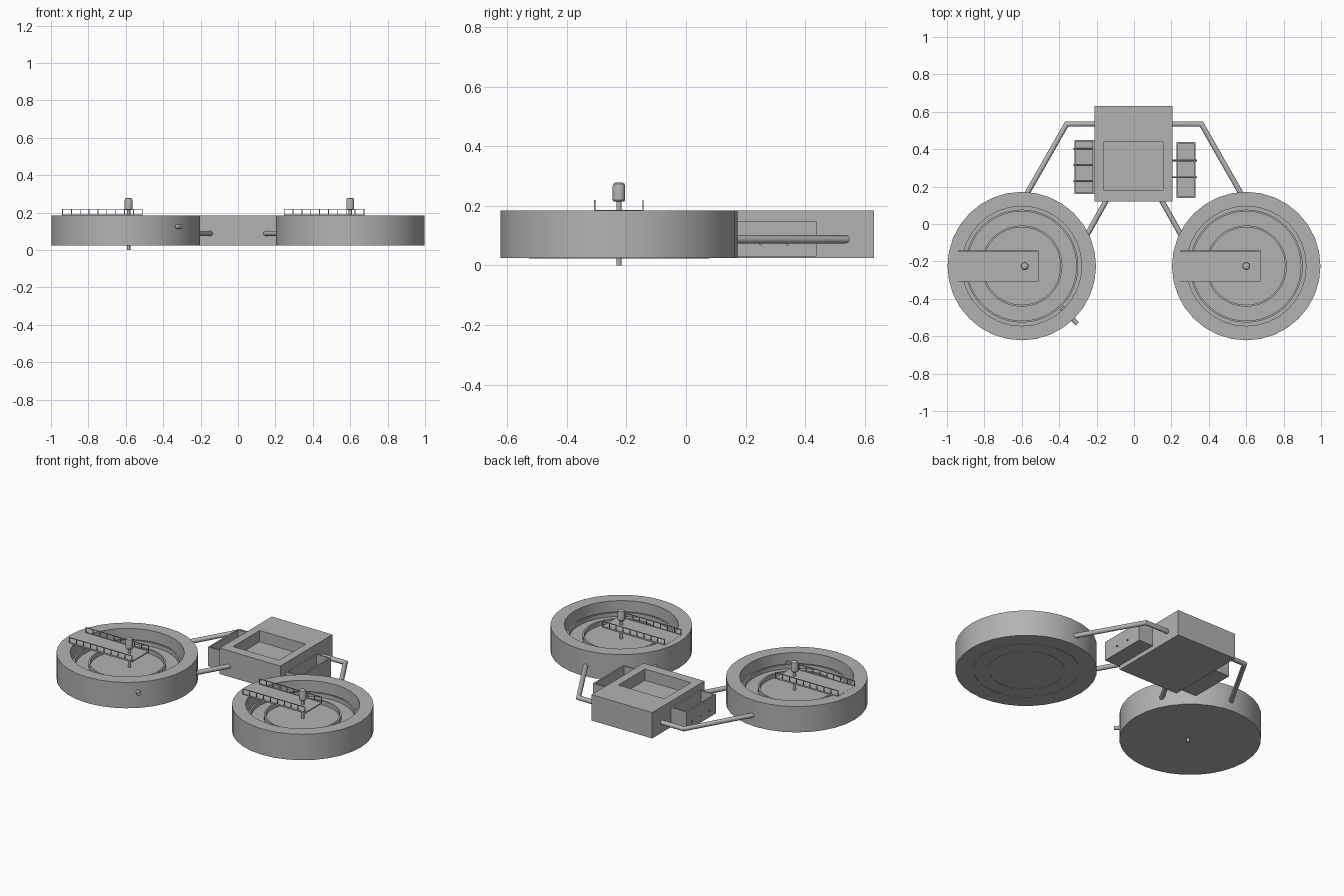
import bpy, bmesh, math
from mathutils import Vector

cube = bpy.data.objects.get("Cube")
if cube:
    bpy.data.objects.remove(cube, do_unlink=True)

grey = bpy.data.materials.new("plain grey")
grey.use_nodes = True
grey.diffuse_color = (0.45, 0.45, 0.45, 1)
grey.node_tree.nodes["Principled BSDF"].inputs["Base Color"].default_value = (0.45, 0.45, 0.45, 1)


def finish(name, bm, smooth=False):
    bmesh.ops.recalc_face_normals(bm, faces=bm.faces)
    mesh = bpy.data.meshes.new(name)
    bm.to_mesh(mesh)
    bm.free()
    mesh.materials.append(grey)
    obj = bpy.data.objects.new(name, mesh)
    bpy.context.collection.objects.link(obj)
    if smooth:
        bpy.ops.object.select_all(action='DESELECT')
        obj.select_set(True)
        bpy.context.view_layer.objects.active = obj
        bpy.ops.object.shade_smooth_by_angle(angle=math.radians(35))
    return obj


def loft(name, rings, smooth=False, closed=False):
    """Skin a list of equal rings; cap the ends, or join last to first."""
    bm = bmesh.new()
    loops = [[bm.verts.new(p) for p in ring] for ring in rings]
    pairs = list(zip(loops, loops[1:]))
    if closed:
        pairs.append((loops[-1], loops[0]))
    else:
        bm.faces.new(loops[0])
        bm.faces.new(loops[-1])
    n = len(loops[0])
    for a, b in pairs:
        for i in range(n):
            j = (i + 1) % n
            bm.faces.new((a[i], a[j], b[j], b[i]))
    return finish(name, bm, smooth)


def lathe(name, centre, profile, sides=24, closed=False):
    rings = [[(centre[0] + r * math.cos(math.tau * i / sides),
               centre[1] + r * math.sin(math.tau * i / sides), z)
              for i in range(sides)] for r, z in profile]
    return loft(name, rings, True, closed)


def rect(x0, x1, y0, y1, z):
    return [(x0, y0, z), (x1, y0, z), (x1, y1, z), (x0, y1, z)]


def box(name, x0, x1, y0, y1, z0, z1):
    return loft(name, [rect(x0, x1, y0, y1, z0), rect(x0, x1, y0, y1, z1)])


def open_box(name, outer, inner, bottom, floor, top):
    return loft(name, [rect(*outer, bottom), rect(*outer, top),
                       rect(*inner, top), rect(*inner, floor)])


def pipe(name, points, radius, sides=16):
    """Round pipe in a mostly level plane, with mitred corners."""
    pts = [Vector(p) for p in points]
    up = Vector((0, 0, 1))
    rings = []
    for i, p in enumerate(pts):
        before = (p - pts[i - 1]).normalized() if i else None
        after = (pts[i + 1] - p).normalized() if i + 1 < len(pts) else None
        before, after = before or after, after or before
        mid = (before + after).normalized()
        side = mid.cross(up) / mid.dot(after)
        rings.append([p + radius * (side * math.cos(math.tau * k / sides)
                                    + up * math.sin(math.tau * k / sides))
                      for k in range(sides)])
    return loft(name, rings, True)


BASE, TOP, CY = 0.025, 0.185, -0.225

for label, cx, deck_end, motor_x in (("right", -0.6, -0.51, -0.585),
                                     ("left", 0.6, 0.675, 0.6)):
    s = 1 if cx > 0 else -1
    c = (cx, CY)

    # Round tank with open basin and two weir rings
    lathe(f"{label}_tank", c, [(0.397, BASE), (0.397, TOP), (0.32, TOP), (0.32, 0.1)], 32)
    for ring_name, r in (("outer", 0.302), ("inner", 0.217)):
        lathe(f"{label}_{ring_name}_weir", c,
              [(r, 0.09), (r, 0.125), (r - 0.01, 0.125), (r - 0.01, 0.09)], 48, True)
        if s > 0:
            lathe(f"{label}_{ring_name}_base_ring", c,
                  [(r, BASE - 0.002), (r, 0.04), (r - 0.01, 0.04), (r - 0.01, BASE - 0.002)], 48, True)

    # Walkway deck with railings on both edges
    x0, x1 = deck_end - 0.43, deck_end
    box(f"{label}_walkway", x0, x1, CY - 0.082, CY + 0.082, TOP - 0.006, TOP + 0.001)
    for side in (-1, 1):
        y = CY + side * 0.081
        for z in (TOP + 0.002, 0.218):
            box(f"{label}_rail", x0, x1, y - 0.002, y + 0.002, z - 0.002, z + 0.002)
        for i in range(10):
            x = x0 + 0.002 + i * (x1 - x0 - 0.004) / 9
            box(f"{label}_rail_post", x - 0.002, x + 0.002, y - 0.002, y + 0.002, TOP, 0.218)

    # Motor and drive shaft
    m = (motor_x, CY)
    lathe(f"{label}_motor", m, [(0.017, 0.214), (0.021, 0.219), (0.021, 0.265),
                                (0.018, 0.274), (0.01, 0.279)], 20)
    lathe(f"{label}_shaft", m, [(0.009, 0 if s < 0 else 0.05), (0.009, 0.22)], 12)

    # Connecting pipes to the control box
    z = 0.088
    pipe(f"{label}_bent_pipe", [(s * 0.19, 0.535, z), (cx - s * 0.24, 0.535, z),
                                (cx - s * 0.015, 0.14, z)], 0.014)
    pipe(f"{label}_straight_pipe", [(s * 0.14, 0.14, z), (s * 0.28, -0.11, z)], 0.014)

# Drain nozzle through the right tank wall
d = Vector((0.69, -0.72, 0))
hub = Vector((-0.6, CY, 0.125))
pipe("drain_nozzle", [hub + d * 0.31, hub + d * 0.43], 0.012)

# Control box with a shallow pocket in the top
open_box("control_box", (-0.21, 0.205, 0.12, 0.63), (-0.16, 0.155, 0.18, 0.44), BASE, 0.115, TOP)

# Side trays with cross rods
for label, x0, x1, y0, y1, rods in (
        ("right", -0.318, -0.212, 0.16, 0.45, (0.40, 0.315, 0.23)),
        ("left", 0.227, 0.33, 0.14, 0.438, (0.34, 0.25))):
    w = 0.009
    open_box(f"{label}_tray", (x0, x1, y0, y1), (x0 + w, x1 - w, y0 + w, y1 - w), BASE + 0.005, 0.04, 0.148)
    for y in rods:
        pipe(f"{label}_tray_rod", [(x0 - 0.02 if x0 > 0 else x0 - 0.006, y, 0.072),
                                   (x1 + 0.008, y, 0.072)], 0.005, 10)
